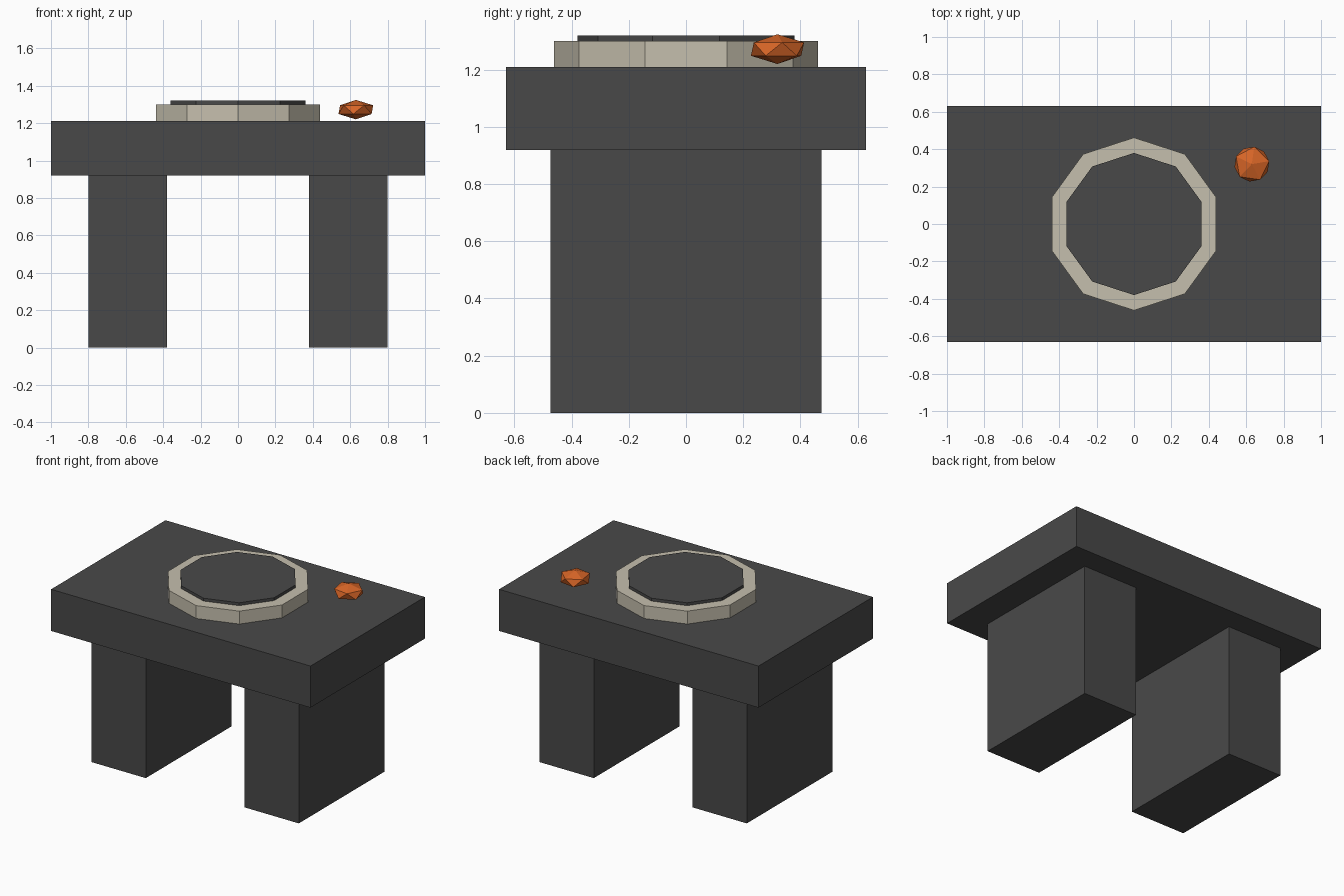
import bpy
import math

cube = bpy.data.objects.get("Cube")
if cube:
    bpy.data.objects.remove(cube, do_unlink=True)


def make_material(name, rgb):
    mat = bpy.data.materials.new(name)
    mat.use_nodes = True
    color = (*rgb, 1)
    mat.diffuse_color = color
    mat.node_tree.nodes["Principled BSDF"].inputs["Base Color"].default_value = color
    return mat


stone = make_material("dark stone", (0.066, 0.066, 0.066))
beige = make_material("pale beige", (0.56, 0.52, 0.42))
orange = make_material("ember orange", (0.68, 0.13, 0.02))


def finish(name, mat):
    obj = bpy.context.object
    obj.name = name
    obj.data.materials.append(mat)
    return obj


def box(name, center, size, mat):
    bpy.ops.mesh.primitive_cube_add(size=1, location=center)
    obj = finish(name, mat)
    obj.scale = size
    return obj


def decagon(name, radius, bottom, top, mat):
    bpy.ops.mesh.primitive_cylinder_add(
        vertices=10, radius=radius, depth=top - bottom,
        location=(0, 0, (bottom + top) / 2))
    return finish(name, mat)


# Table slab on two block legs
box("slab", (0, 0, 1.065), (2, 1.26, 0.29), stone)
for side, x in (("right", -0.59), ("left", 0.59)):
    box(side + "_leg", (x, 0, 0.46), (0.42, 0.946, 0.92), stone)

# Ten-sided plate with a raised dark centre
decagon("plate_rim", 0.462, 1.21, 1.30, beige)
decagon("plate_centre", 0.38, 1.29, 1.32, stone)

# Flattened faceted gem
bpy.ops.mesh.primitive_ico_sphere_add(
    subdivisions=1, radius=1, location=(0.63, 0.32, 1.272),
    rotation=(0, 0, math.radians(10)))
gem = finish("gem", orange)
gem.scale = (0.105, 0.105, 0.052)
